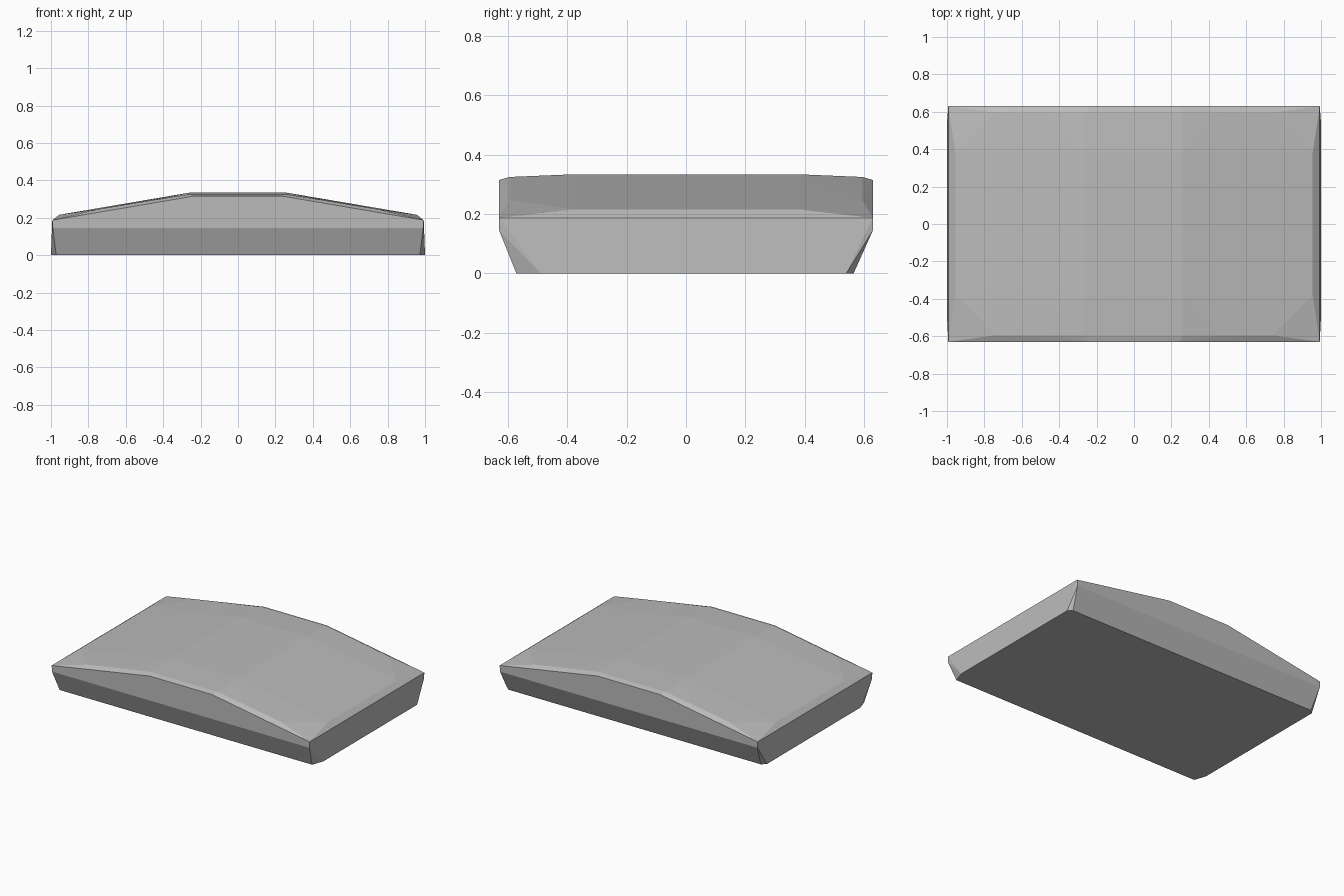
import bpy, bmesh

if "Cube" in bpy.data.objects:
    bpy.data.objects.remove(bpy.data.objects["Cube"])

# Control points for the right half, given for the back edge; mirrored in x and y
UPPER = [
    (0.990, 0.63, 0.145), (0.993, 0.63, 0.187),   # side wall corners
    (0.240, 0.63, 0.315),                         # end rim
    (0.260, 0.595, 0.325), (0.470, 0.595, 0.292), (0.740, 0.595, 0.247),  # end bevel
    (0.260, 0.38, 0.334), (0.955, 0.38, 0.216),   # crowned top
]
# Base outline: the corner cuts are larger at the front
BASE = [(0.972, 0.565, 0.0), (1.0, 0.54, 0.0),
        (0.972, -0.572, 0.0), (1.0, -0.49, 0.0)]

points = {(sx * x, sy * y, z) for x, y, z in UPPER for sx in (1, -1) for sy in (1, -1)}
points |= {(sx * x, y, z) for x, y, z in BASE for sx in (1, -1)}

# Faceted cushion-like slab
bm = bmesh.new()
for p in sorted(points):
    bm.verts.new(p)
bmesh.ops.convex_hull(bm, input=bm.verts)
bmesh.ops.dissolve_limit(bm, angle_limit=0.005, verts=bm.verts, edges=bm.edges)
bmesh.ops.recalc_face_normals(bm, faces=bm.faces)
mesh = bpy.data.meshes.new("faceted_slab")
bm.to_mesh(mesh)
bm.free()

slab = bpy.data.objects.new("faceted_slab", mesh)
bpy.context.collection.objects.link(slab)

# Single flat colour
grey = bpy.data.materials.new("light grey")
grey.diffuse_color = (0.5, 0.5, 0.5, 1)
grey.use_nodes = True
grey.node_tree.nodes["Principled BSDF"].inputs["Base Color"].default_value = grey.diffuse_color
mesh.materials.append(grey)
